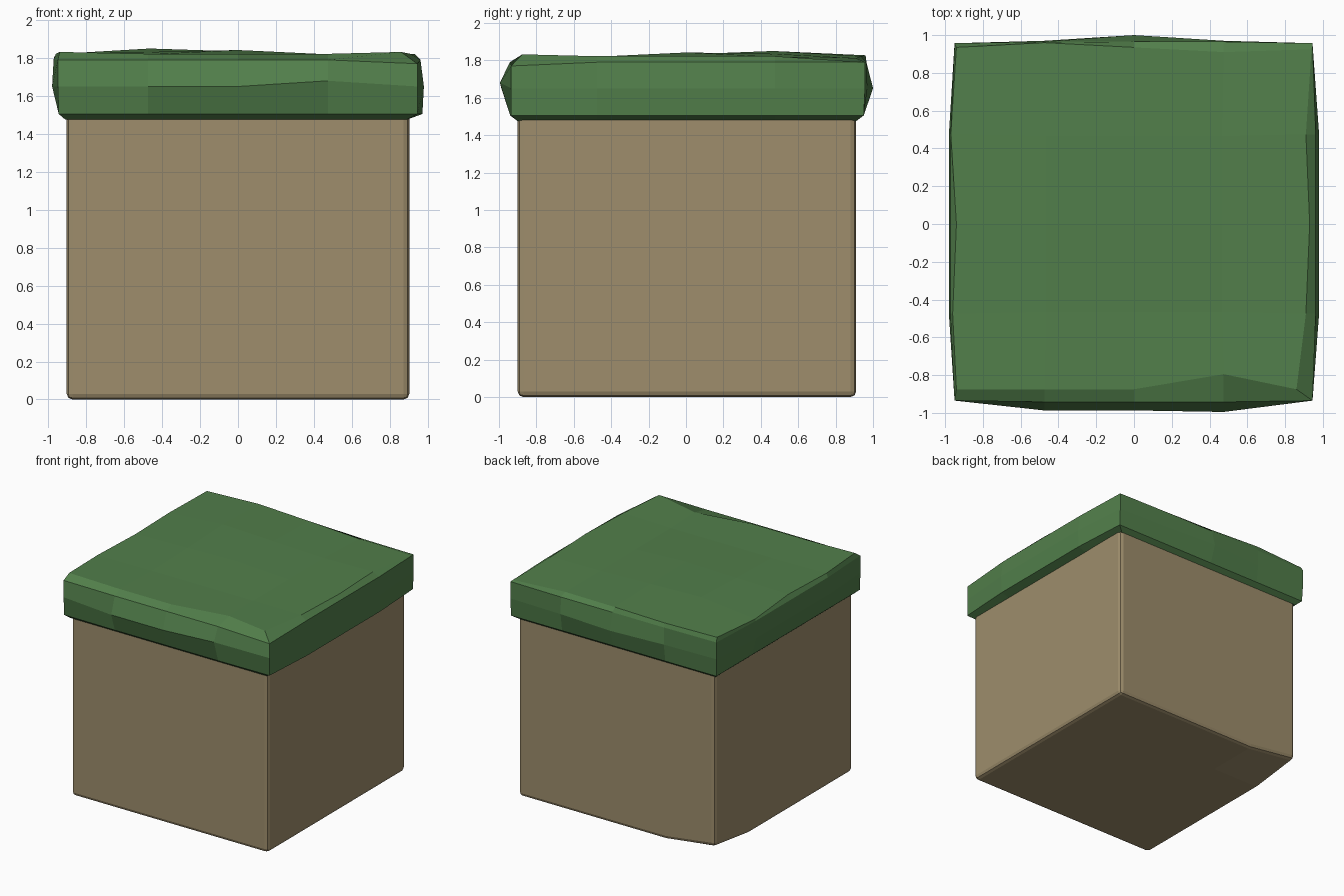
import bpy, bmesh

if "Cube" in bpy.data.objects:
    bpy.data.objects.remove(bpy.data.objects["Cube"])


def material(name, colour):
    m = bpy.data.materials.new(name)
    m.diffuse_color = (*colour, 1)
    m.use_nodes = True
    m.node_tree.nodes["Principled BSDF"].inputs["Base Color"].default_value = m.diffuse_color
    return m


def add_object(name, bm, mat):
    bmesh.ops.recalc_face_normals(bm, faces=bm.faces)
    mesh = bpy.data.meshes.new(name)
    bm.to_mesh(mesh)
    bm.free()
    mesh.materials.append(mat)
    ob = bpy.data.objects.new(name, mesh)
    bpy.context.collection.objects.link(ob)
    return ob


dirt = material("dirt brown", (0.342, 0.270, 0.150))
grass = material("grass green", (0.084, 0.212, 0.070))

# Soil block: subdivided box with softened edges and one worn bottom corner
bm = bmesh.new()
bmesh.ops.create_cube(bm, size=2)
bmesh.ops.subdivide_edges(bm, edges=bm.edges[:], cuts=3, use_grid_fill=True)
for v in bm.verts:
    worn = v.co.x < -0.9 and v.co.y > 0.9 and v.co.z < -0.9
    v.co = (v.co.x * 0.903, v.co.y * 0.905 + 0.005, (v.co.z + 1) * 0.77)
    if worn:
        v.co.z += 0.06
block = add_object("soil_block", bm, dirt)
bevel = block.modifiers.new("soft edges", "BEVEL")
bevel.width = 0.03
bevel.segments = 2
bevel.limit_method = "ANGLE"

# Grass cap: stacked square rings, bulging at mid height, with a wavy top
levels = [1.475, 1.505, 1.65, 1.79, 1.822]
reach = {  # how far each side reaches out at each level
    "front": [0.90, 0.94, 0.987, 0.942, 0.875],
    "right": [0.89, 0.972, 0.98, 0.962, 0.91],
    "back": [0.91, 0.95, 0.97, 0.965, 0.935],
    "left": [0.91, 0.945, 0.98, 0.972, 0.94],
}
corner_limit = {"front": 0.935, "right": 0.945, "back": 0.957, "left": 0.95}
ring_ids = ([(i, 0) for i in range(4)] + [(4, j) for j in range(4)]
            + [(i, 4) for i in range(4, 0, -1)] + [(0, j) for j in range(4, 0, -1)])
# uneven spots: (column, row, level) -> offset
lumps = {
    (2, 4, 2): (0, 0.03, 0), (3, 0, 2): (0, -0.008, 0.03),
    (3, 0, 4): (0, 0.08, 0), (4, 0, 4): (-0.05, 0, 0.01),
    (0, 3, 4): (-0.03, 0, -0.015), (0, 1, 4): (-0.02, 0, 0),
    (4, 2, 4): (0.02, 0, 0), (3, 4, 4): (0, -0.025, -0.01),
    (1, 4, 4): (0, 0.025, 0.005), (4, 4, 4): (0.03, -0.01, -0.03),
    (0, 0, 4): (0, 0, 0.01), (4, 0, 3): (0, 0, -0.02),
}
top_heights = {(1, 3): 1.85, (2, 2): 1.842, (2, 3): 1.835, (1, 2): 1.832}


def ring_point(i, j, k):
    x, y = (i - 2) * 0.475, (j - 2) * 0.475
    corner = i in (0, 4) and j in (0, 4)

    def edge(side):
        return min(reach[side][k], corner_limit[side]) if corner else reach[side][k]
    if i == 0:
        x = -edge("left")
    if i == 4:
        x = edge("right")
    if j == 0:
        y = -edge("front")
    if j == 4:
        y = edge("back")
    dx, dy, dz = lumps.get((i, j, k), (0, 0, 0))
    return x + dx, y + dy, levels[k] + dz


bm = bmesh.new()
rings = [[bm.verts.new(ring_point(i, j, k)) for i, j in ring_ids] for k in range(5)]
for low, high in zip(rings, rings[1:]):
    for n in range(16):
        m = (n + 1) % 16
        bm.faces.new((low[n], low[m], high[m], high[n]))
bm.faces.new(rings[0][::-1])
grid = dict(zip(ring_ids, rings[-1]))
for i in range(1, 4):
    for j in range(1, 4):
        z = top_heights.get((i, j), 1.82)
        grid[i, j] = bm.verts.new(((i - 2) * 0.465, (j - 2) * 0.465, z))
for i in range(4):
    for j in range(4):
        bm.faces.new((grid[i, j], grid[i + 1, j], grid[i + 1, j + 1], grid[i, j + 1]))
add_object("grass_cap", bm, grass)
